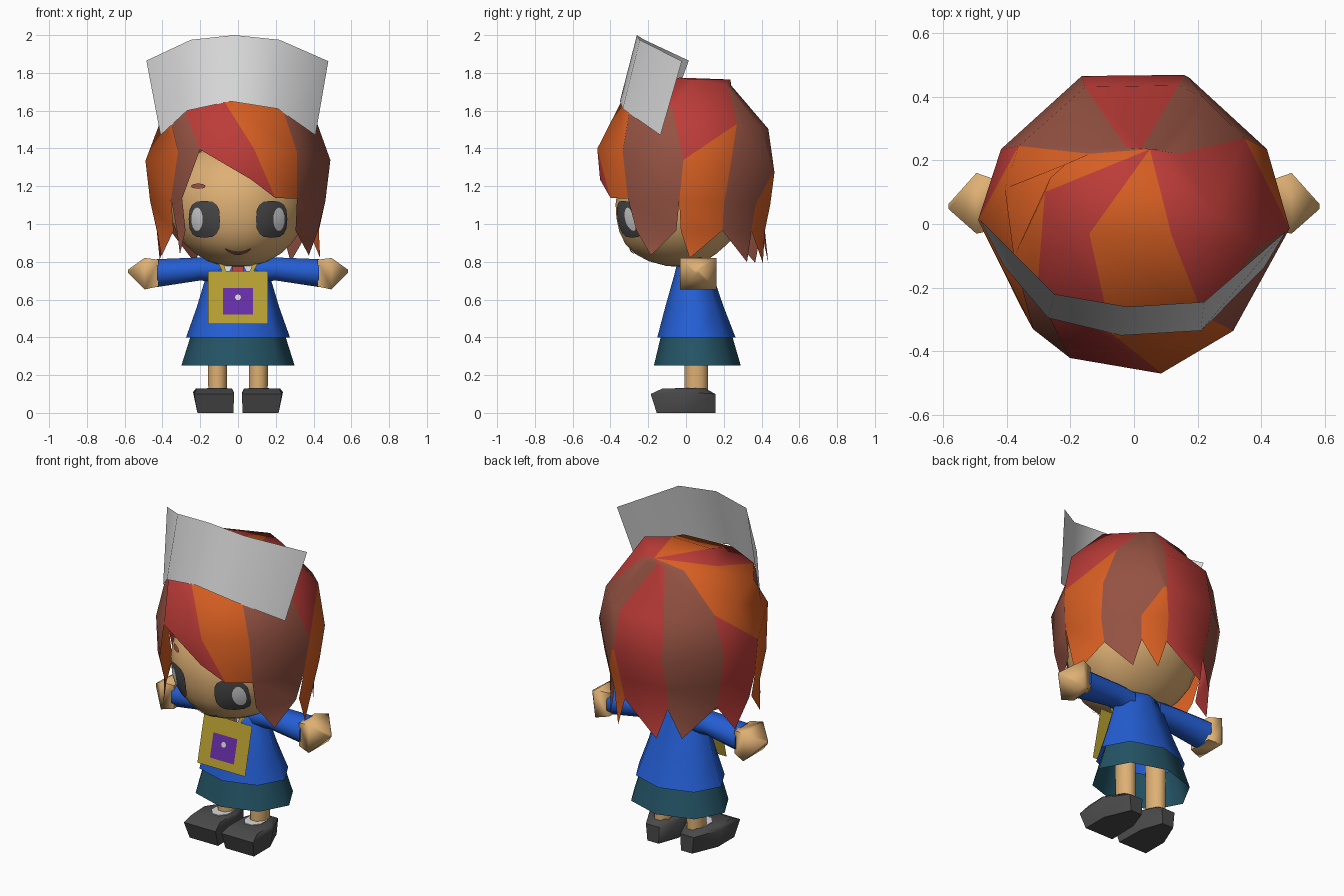
import bpy, bmesh, math
from math import sin, cos, radians, pi, sqrt

if "Cube" in bpy.data.objects:
    bpy.data.objects.remove(bpy.data.objects["Cube"])


def material(name, *rgb):
    m = bpy.data.materials.new(name)
    lin = [(c / 255 / 12.92) if c < 11 else ((c / 255 + 0.055) / 1.055) ** 2.4 for c in rgb]
    m.diffuse_color = (*lin, 1)
    m.use_nodes = True
    m.node_tree.nodes["Principled BSDF"].inputs["Base Color"].default_value = m.diffuse_color
    return m


RED = material("hair red", 188, 60, 56)
ORANGE = material("hair orange", 214, 94, 34)
BROWN = material("hair brown", 148, 82, 66)
WHITE = material("off white", 218, 218, 218)
SKIN = material("skin", 222, 176, 116)
DARK = material("charcoal", 74, 74, 74)
BLUE = material("shirt blue", 36, 94, 212)
TEAL = material("skirt teal", 36, 84, 102)
GOLD = material("bag gold", 184, 160, 50)
PURPLE = material("purple", 104, 46, 168)


def build(name, verts, faces, mats, idx=None, smooth=None):
    me = bpy.data.meshes.new(name)
    me.from_pydata(verts, [], faces)
    for m in mats if isinstance(mats, list) else [mats]:
        me.materials.append(m)
    if idx:
        for p, i in zip(me.polygons, idx):
            p.material_index = i
    bm = bmesh.new()
    bm.from_mesh(me)
    bmesh.ops.remove_doubles(bm, verts=bm.verts, dist=1e-4)
    bmesh.ops.recalc_face_normals(bm, faces=bm.faces)
    bm.to_mesh(me)
    bm.free()
    ob = bpy.data.objects.new(name, me)
    bpy.context.collection.objects.link(ob)
    if smooth:
        bpy.ops.object.select_all(action='DESELECT')
        bpy.context.view_layer.objects.active = ob
        ob.select_set(True)
        bpy.ops.object.shade_smooth_by_angle(angle=radians(smooth))
    return ob


def loft(name, rings, mat, caps=(True, True), smooth=None):
    """Skin a list of equal-length point rings."""
    n = len(rings[0])
    verts = [p for r in rings for p in r]
    faces = [(k * n + i, k * n + (i + 1) % n, (k + 1) * n + (i + 1) % n, (k + 1) * n + i)
             for k in range(len(rings) - 1) for i in range(n)]
    if caps[0]:
        faces.append(tuple(range(n))[::-1])
    if caps[1]:
        faces.append(tuple(range(len(verts) - n, len(verts))))
    return build(name, verts, faces, mat, smooth=smooth)


def oval(x, y, z, rx, ry, n=8, ph=.5):
    return [(x + rx * cos(2 * pi * (i + ph) / n), y + ry * sin(2 * pi * (i + ph) / n), z)
            for i in range(n)]


def side_oval(x, y, z, ry, rz, n=8):
    return [(x, y + ry * cos(2 * pi * (i + .5) / n), z + rz * sin(2 * pi * (i + .5) / n))
            for i in range(n)]


# Head with a forward jaw and a flatter nape
HX, HY, HZ, HC = 0.365, 0.375, 0.335, 1.105


def jaw(y, z):
    t = max(0, (HC - z) / HZ) ** 2
    return y * (.88 * (1 - .35 * t) if y > 0 else 1 + .27 * t)


head_rings = [[(x, jaw(y, z), z) for x, y, z in
               oval(0, 0, HC - HZ * cos(pi * k / 14), HX * sin(pi * k / 14) + 1e-3,
                    HY * sin(pi * k / 14) + 1e-3, 24)] for k in range(15)]
loft("head", head_rings, SKIN, smooth=60)


# Painted face details wrapped onto the head
def face_y(x, z, lift):
    return jaw(-HY * sqrt(max(0, 1 - (x / HX) ** 2 - ((z - HC) / HZ) ** 2)), z) - lift


def face_patch(name, cx, cz, rx, rz, mat, lift, power=0.7, bend=0, n=16):
    verts = [(cx, face_y(cx, cz, lift), cz)]
    for s in (0.35, 0.7, 1):
        for i in range(n):
            c, d = cos(2 * pi * i / n), sin(2 * pi * i / n)
            u = s * math.copysign(abs(c) ** power, c)
            x = cx + rx * u
            z = cz + rz * s * math.copysign(abs(d) ** power, d) + bend * u * u
            verts.append((x, face_y(x, z, lift), z))
    faces = [(0, 1 + i, 1 + (i + 1) % n) for i in range(n)]
    faces += [(1 + k * n + i, 1 + (k + 1) * n + i, 1 + (k + 1) * n + (i + 1) % n,
               1 + k * n + (i + 1) % n) for k in range(2) for i in range(n)]
    build(name, verts, faces, mat, smooth=60)


for s, side in ((-1, "left"), (1, "right")):
    face_patch(side + "_eye", s * 0.178, 1.025, 0.083, 0.098, DARK, 0.006)
    face_patch(side + "_eye_highlight", s * 0.217, 1.025, 0.03, 0.062, WHITE, 0.009, 1)
face_patch("mouth", 0, 0.845, 0.07, 0.010, BROWN, 0.006, 1, 0.025)
face_patch("eyebrow", -0.21, 1.2, 0.038, 0.014, BROWN, 0.006, 1)

# Hair: rings of (rx, centre y, ry, z, slope toward the back)
RINGS = [(.28, .095, .145, 1.755, -.022), (.41, .055, .405, 1.565, -.065),
         (.49, .012, .492, 1.335, -.065), (.465, .005, .465, 1.12, -.02),
         (.43, .01, .43, .965, 0), (.435, .01, .445, .82, -.03)]
# Angle of every strand boundary on the first four rings
BOUNDS = [(335, 342, 357, 355), (420, 392, 388, 386), (432, 418, 429, 415),
          (445, 430, 431, 434), (455, 472, 470, 472), (480, 512, 512, 510),
          (500, 532, 540, 540), (520, 563, 587, 577), (538, 582, 605, 588),
          (600, 620, 640, 656), (655, 662, 672, 675), (695, 702, 717, 715)]
# Colour of the pole, crown, upper, middle and lower part of each strand
COLOURS = ["RRROO", "BBBBB", "BBBOO", "RRRRR", "BBBBB", "OORRR",
           "OOOOO", "OOBBB", "RRRRR", "OOOOO", "RRBBB"]
# Where each strand's tip sits along its lower edge
TIPS = [.2, .75, .6, .8, .3, .5, .5, .45, 0, 0, .45]


def hair_point(k, deg):
    rx, cy, ry, z, t = RINGS[k]
    a = radians(deg)
    f = 1 - .05 * sin(2 * a) ** 2 if k > 1 else 1
    bump = .1 * abs(sin(a) * cos(a)) if k == 1 and sin(a) < 0 else 0
    return (rx * cos(a) * f, cy + ry * sin(a) * f, z + t * sin(a) + bump)


hv, hf, hm = [], [], []


def hair_face(colour, *pts):
    hf.append(tuple(range(len(hv), len(hv) + len(pts))))
    hv.extend(pts)
    hm.append("ROB".index(colour))


for i, col in enumerate(COLOURS):
    A = [hair_point(k, BOUNDS[i][k]) for k in range(4)]
    B = [hair_point(k, BOUNDS[i + 1][k]) for k in range(4)]
    hair_face(col[0], (.05, .235, 1.765), A[0], B[0])
    hair_face(col[1], A[0], A[1], B[1], B[0])
    if i == 0:      # diagonal colour change on the right side
        hair_face("R", A[1], A[2], B[1])
        hair_face("O", A[2], B[2], B[1])
    elif i == 5:    # diagonal colour change on the left side
        hair_face("R", A[1], A[2], B[2])
        hair_face("O", A[1], B[2], B[1])
    else:
        hair_face(col[2], A[1], A[2], B[2], B[1])
    if i == 8:      # swept fringe stops above the face
        mid = (.07, -.455, 1.235)
        hair_face(col[3], A[2], mid, B[2])
        hair_face(col[3], mid, B[3], B[2])
        continue
    hair_face(col[3], A[2], A[3], B[3], B[2])
    if i == 9:
        continue
    a, b = BOUNDS[i][3], BOUNDS[i + 1][3]
    inset = (b - a) * (.08 if i in (6, 7, 10) else 0)
    C, D = hair_point(4, a + inset), hair_point(4, b - inset)
    hair_face(col[4], A[3], C, D, B[3])
    hair_face(col[4], C, hair_point(5, a + (b - a) * TIPS[i]), D)
build("hair", hv, hf, [RED, ORANGE, BROWN], hm, smooth=60)

# Tall open headpiece leaning back over the forehead
low = [(-.41, -.13, 1.47), (-.27, -.295, 1.60), (-.04, -.35, 1.65), (.21, -.335, 1.61), (.41, -.135, 1.47)]
top = [(-.485, .015, 1.865), (-.25, -.22, 1.975), (-.02, -.26, 2.0), (.22, -.245, 1.975), (.478, -.022, 1.862)]
build("headpiece", low + top, [(i, i + 1, i + 6, i + 5) for i in range(4)], WHITE, smooth=80)

# Neck, shirt and skirt
loft("neck", [oval(0, .03, .68, .07, .07), oval(0, .03, .85, .07, .07)], SKIN, smooth=60)
loft("shirt", [oval(0, .055, .40, .275, .207, ph=0), oval(0, .045, .56, .218, .155, ph=0),
               oval(0, .04, .72, .17, .105, ph=0), oval(0, .04, .80, .11, .085, ph=0)],
     BLUE, (False, True), 60)
loft("skirt", [oval(0, .06, .25, .30, .23, ph=0), oval(0, .055, .44, .24, .18, ph=0)],
     TEAL, (False, False), 60)

# Arms, hands, legs, shoes
for s, side in ((-1, "left"), (1, "right")):
    loft(side + "_sleeve", [side_oval(s * .09, .045, .755, .08, .07),
                            side_oval(s * .2, .05, .762, .08, .066),
                            side_oval(s * .43, .06, .74, .095, .08)], BLUE, smooth=60)
    loft(side + "_hand", [side_oval(s * .42, .06, .74, .105, .1, 4),
                          side_oval(s * .495, .065, .737, .135, .118, 4),
                          side_oval(s * .582, .055, .75, .012, .012, 4)], SKIN, smooth=75)
    loft(side + "_leg", [oval(s * .108, .055, .09, .053, .067), oval(s * .108, .055, .46, .057, .067)],
         SKIN, smooth=60)
    sole = [(.075, .155), (.03, .03), (.025, -.155), (.215, -.155), (.215, 0), (.15, .155)]
    upper = [(.07, .155, .10), (.022, .03, .11), (.02, -.187, .10), (.232, -.187, .10),
             (.238, 0, .11), (.16, .155, .10)]
    loft(side + "_shoe", [[(s * x, y, 0) for x, y in sole],
                          [(s * x, y, z) for x, y, z in upper],
                          [(s * (.12 + (x - .12) * .88), y * .68, .128) for x, y, z in upper]],
         DARK, smooth=50)
    loft(side + "_sock", [oval(s * .11, .015, .12, .06, .08), oval(s * .11, .015, .132, .06, .08)], WHITE)


# Thin sloped plates on the chest
def plate(name, outline, mat, y0, slope):
    build(name, [(x, y0 + (z - .47) * slope, z) for x, z in outline],
          [tuple(range(len(outline)))], mat)


def rect(x, z0, z1):
    return [(-x, z0), (x, z0), (x, z1), (-x, z1)]


plate("tie", [(0, .52), (.05, .60), (.025, .80), (-.025, .80), (-.05, .60)], RED, -.142, .25)
plate("bag", rect(.16, .47, .75), GOLD, -.16, .24)
plate("bag_patch", rect(.08, .52, .66), PURPLE, -.166, .24)
plate("bag_button", [(.016 * cos(pi * i / 4), .612 + .016 * sin(pi * i / 4)) for i in range(8)],
      WHITE, -.172, .24)
for s, side in ((-1, "left"), (1, "right")):
    plate(side + "_strap", [(s * .06, .74), (s * .08, .74), (s * .115, .815), (s * .085, .815)],
          GOLD, -.16, .24)
    plate(side + "_collar", [(s * .02, .80), (s * .06, .71), (s * .11, .80)], WHITE, -.145, .25)
